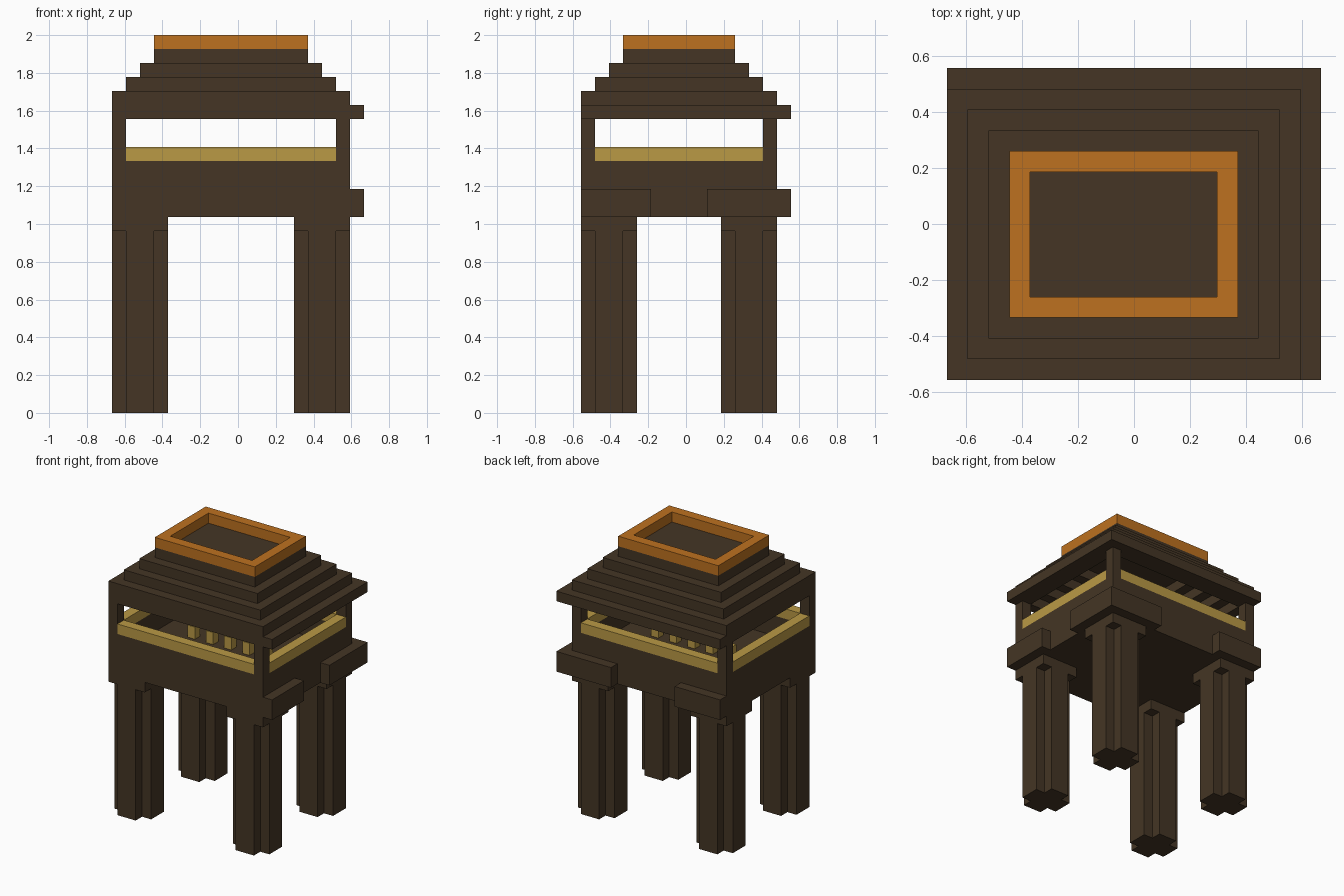
import bpy
import bmesh

U = 2 / 27            # size of one block
CX, CY = 9, 7.5       # block coordinates of the centre


def material(name, rgb):
    mat = bpy.data.materials.new(name)
    mat.use_nodes = True
    mat.diffuse_color = (*rgb, 1)
    mat.node_tree.nodes["Principled BSDF"].inputs["Base Color"].default_value = (*rgb, 1)
    return mat


def blocks(name, mat, boxes):
    """One object made of boxes given as (x0, x1, y0, y1, z0, z1) in blocks."""
    bm = bmesh.new()
    for x0, x1, y0, y1, z0, z1 in boxes:
        cube = bmesh.ops.create_cube(bm, size=1)["verts"]
        for v in cube:
            v.co.x = ((x0 if v.co.x < 0 else x1) - CX) * U
            v.co.y = ((y0 if v.co.y < 0 else y1) - CY) * U
            v.co.z = (z0 if v.co.z < 0 else z1) * U
    mesh = bpy.data.meshes.new(name)
    bm.to_mesh(mesh)
    bm.free()
    mesh.materials.append(mat)
    obj = bpy.data.objects.new(name, mesh)
    bpy.context.collection.objects.link(obj)
    return obj


def ring(x0, x1, y0, y1, z0, z1, t=1):
    """Four walls of thickness t around a rectangle."""
    return [(x0, x1, y0, y0 + t, z0, z1), (x0, x1, y1 - t, y1, z0, z1),
            (x0, x0 + t, y0 + t, y1 - t, z0, z1), (x1 - t, x1, y0 + t, y1 - t, z0, z1)]


if "Cube" in bpy.data.objects:
    bpy.data.objects.remove(bpy.data.objects["Cube"])

wood = material("dark brown wood", (0.058, 0.036, 0.018))
straw = material("straw yellow", (0.49, 0.32, 0.06))
orange = material("orange trim", (0.51, 0.165, 0.014))

W, D = 17, 14         # body width and depth in blocks

# Cross-shaped legs with square caps
for side, x in (("right", 0), ("left", W - 4)):
    for end, y in (("front", 0), ("back", D - 4)):
        blocks(f"{end}_{side}_leg", wood, [
            (x + 1, x + 3, y, y + 4, 0, 13),
            (x, x + 1, y + 1, y + 3, 0, 13),
            (x + 3, x + 4, y + 1, y + 3, 0, 13)])
        blocks(f"{end}_{side}_leg_cap", wood, [(x, x + 4, y, y + 4, 13, 14)])

# Cabin floor, lower walls and corner posts
blocks("cabin_floor", wood, [(1, W - 1, 1, D - 1, 14, 16)])
blocks("cabin_walls", wood, ring(0, W, 0, D, 14, 18))
blocks("corner_posts", wood, [(x, x + 1, y, y + 1, 18, 21)
                              for x in (0, W - 1) for y in (0, D - 1)])

# Brackets wrapping the outer corners
blocks("side_brackets", wood, [(W, W + 1, 0, 5, 14, 16), (W, W + 1, 9, D + 1, 14, 16)])
blocks("back_brackets", wood, [(0, 5, D, D + 1, 14, 16), (12, W, D, D + 1, 14, 16)])

# Window rails and the row of seats inside
blocks("window_rails", straw, [
    (1, W - 1, 0, 1, 18, 19), (1, W - 1, D - 1, D, 18, 19),
    (0, 1, 1, D - 1, 18, 19), (W - 1, W, 1, D - 1, 18, 19)])
blocks("seats", straw, [(x + .1, x + .9, 6.6, 7.4, 16, 17.2) for x in range(4, 13, 2)])

# Hollow stepped roof with overhanging eaves on two sides
blocks("eaves", wood, ring(0, W, 0, D, 21, 23)
       + [(W, W + 1, 0, D + 1, 21, 22), (0, W, D, D + 1, 21, 22)])
for n in range(1, 4):
    blocks(f"roof_step_{n}", wood, ring(n, W - n, n, D - n, 21 + n, 23 + n))
blocks("roof_top", wood, [(4, W - 4, 4, D - 4, 25, 26)])
blocks("roof_rim", orange, ring(3, W - 3, 3, D - 3, 26, 27))
